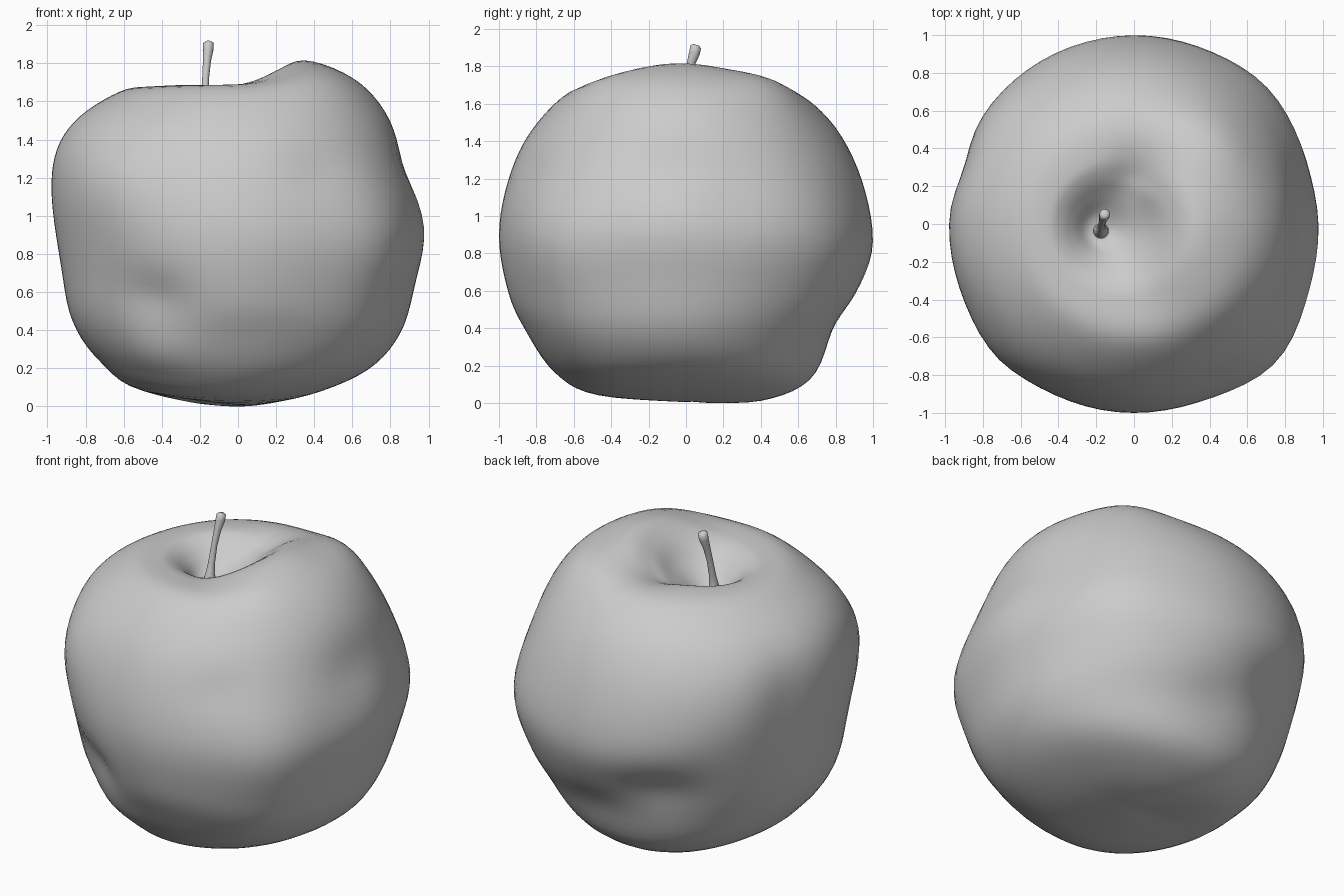
import bpy
from math import sin, cos, pi, exp
from mathutils import Vector

if "Cube" in bpy.data.objects:
    bpy.data.objects.remove(bpy.data.objects["Cube"])

SEG, SUB = 72, 5
PIT, BASE = (-0.17, -0.04, 1.5), (0.06, 0.05, 0.01)

# Profiles from stem pit to underside: (signed offset along axis, z)
RIGHT = [(-.09, 1.51), (.06, 1.62), (.19, 1.75), (.35, 1.82), (.60, 1.73), (.77, 1.56),
         (.89, 1.30), (.98, .95), (.93, .65), (.85, .39), (.68, .20), (.38, .07)]
LEFT = [(-.25, 1.52), (-.32, 1.60), (-.39, 1.66), (-.47, 1.685), (-.62, 1.66), (-.83, 1.53),
        (-.95, 1.36), (-.98, 1.12), (-.93, .75), (-.87, .46), (-.73, .25), (-.50, .09)]
BACK = [(.05, 1.52), (.15, 1.59), (.26, 1.67), (.38, 1.70), (.60, 1.66), (.80, 1.48),
        (.94, 1.20), (1.0, .87), (.93, .60), (.80, .38), (.66, .13), (.40, .02)]
FRONT = [(-.11, 1.52), (-.19, 1.59), (-.29, 1.66), (-.41, 1.69), (-.62, 1.67), (-.83, 1.46),
         (-.95, 1.20), (-1.0, .90), (-.95, .60), (-.86, .40), (-.70, .17), (-.47, .05)]

# Dents (negative) and bumps (positive): centre, spread, depth
DENTS = [((-.44, -.80, .56), (.20, .25, .15), -.05),
         ((-.42, -.72, .28), (.20, .25, .10), .015),
         ((-.35, .82, .58), (.32, .25, .18), -.065),
         ((.05, .80, .43), (.22, .25, .18), -.02),
         ((-.90, .30, 1.12), (.25, .18, .30), -.035),
         ((.86, -.08, 1.27), (.25, .22, .17), -.03),
         ((.92, .25, 1.15), (.25, .22, .30), -.025),
         ((.42, -.80, 1.25), (.15, .25, .12), -.012),
         ((.72, -.70, .85), (.30, .30, .40), .06),
         ((-.68, -.68, 1.20), (.25, .25, .25), .03),
         ((.55, -.60, .35), (.30, .30, .25), .02),
         ((.65, .70, .90), (.25, .25, .40), .02),
         ((.38, .42, 1.72), (.25, .22, .25), .04),
         ((.38, -.38, 1.74), (.28, .25, .25), .03),
         ((.02, .28, 1.66), (.15, .12, .25), -.05)]


def smooth_line(points):
    """Catmull-Rom resampling of a profile."""
    p = [Vector(q) for q in points]
    p = [p[0]] + p + [p[-1]]
    out = []
    for i in range(1, len(p) - 2):
        a, b, c, d = p[i - 1:i + 3]
        for k in range(SUB):
            t = k / SUB
            out.append(.5 * (2 * b + (c - a) * t + (2 * a - 5 * b + 4 * c - d) * t * t
                             + (3 * b - a - 3 * c + d) * t ** 3))
    return out + [p[-2]]


def skin_rings(name, rings):
    """Closed smooth mesh through equal-length rings, fanned at both ends."""
    n = len(rings[0])
    verts = [v for ring in rings for v in ring]
    faces = [(i * n + j, (i + 1) * n + j, (i + 1) * n + (j + 1) % n, i * n + (j + 1) % n)
             for i in range(len(rings) - 1) for j in range(n)]
    for start, flip in ((0, False), ((len(rings) - 1) * n, True)):
        c = len(verts)
        verts.append(sum((Vector(v) for v in verts[start:start + n]), Vector()) / n)
        for j in range(n):
            a, b = start + j, start + (j + 1) % n
            faces.append((c, b, a) if flip else (c, a, b))
    mesh = bpy.data.meshes.new(name)
    mesh.from_pydata([tuple(v) for v in verts], [], faces)
    mesh.polygons.foreach_set("use_smooth", [True] * len(faces))
    mesh.update()
    obj = bpy.data.objects.new(name, mesh)
    bpy.context.collection.objects.link(obj)
    return obj


# Apple body: elliptical quadrants blended between the four profiles
ends = [((PIT[k], PIT[2]), (BASE[k], BASE[2])) for k in (0, 0, 1, 1)]
right, left, back, front = [smooth_line([e[0]] + pr + [e[1]])
                            for e, pr in zip(ends, (RIGHT, LEFT, BACK, FRONT))]
rings = []
for px, mx, py, my in list(zip(right, left, back, front))[1:-1]:
    cx, cy = (px[0] + mx[0]) / 2, (py[0] + my[0]) / 2
    ring = []
    for j in range(SEG):
        a = 2 * pi * j / SEG
        c, s = cos(a), sin(a)
        zx, zy = (px if c > 0 else mx)[1], (py if s > 0 else my)[1]
        v = Vector((cx + c * (px[0] - mx[0]) / 2, cy + s * (py[0] - my[0]) / 2,
                    zx * c * c + zy * s * s))
        out = (v - Vector((0, 0, .9))).normalized()
        push = sum(amt * exp(-sum(((v[k] - ctr[k]) / sp[k]) ** 2 for k in range(3)))
                   for ctr, sp, amt in DENTS)
        ring.append(v + out * push)
    rings.append(ring)
low = min(v.z for r in rings for v in r)
for r in rings:
    for v in r:
        v.z -= low
skin_rings("apple_body", rings)

# Stem: thin leaning stalk, flared at root and tip (x, y, z, radius)
STEM = [(-.155, .055, 1.915, .014), (-.155, .052, 1.905, .028), (-.157, .045, 1.87, .028),
        (-.163, .025, 1.81, .021), (-.170, .002, 1.72, .018), (-.174, -.018, 1.62, .020),
        (-.175, -.03, 1.56, .026), (-.175, -.035, 1.52, .036), (-.175, -.035, 1.47, .045)]
skin_rings("stem", [[Vector((x + r * cos(2 * pi * j / 16), y + r * sin(2 * pi * j / 16),
                             z - .3 * r * sin(2 * pi * j / 16))) for j in range(16)]
                    for x, y, z, r in STEM])
